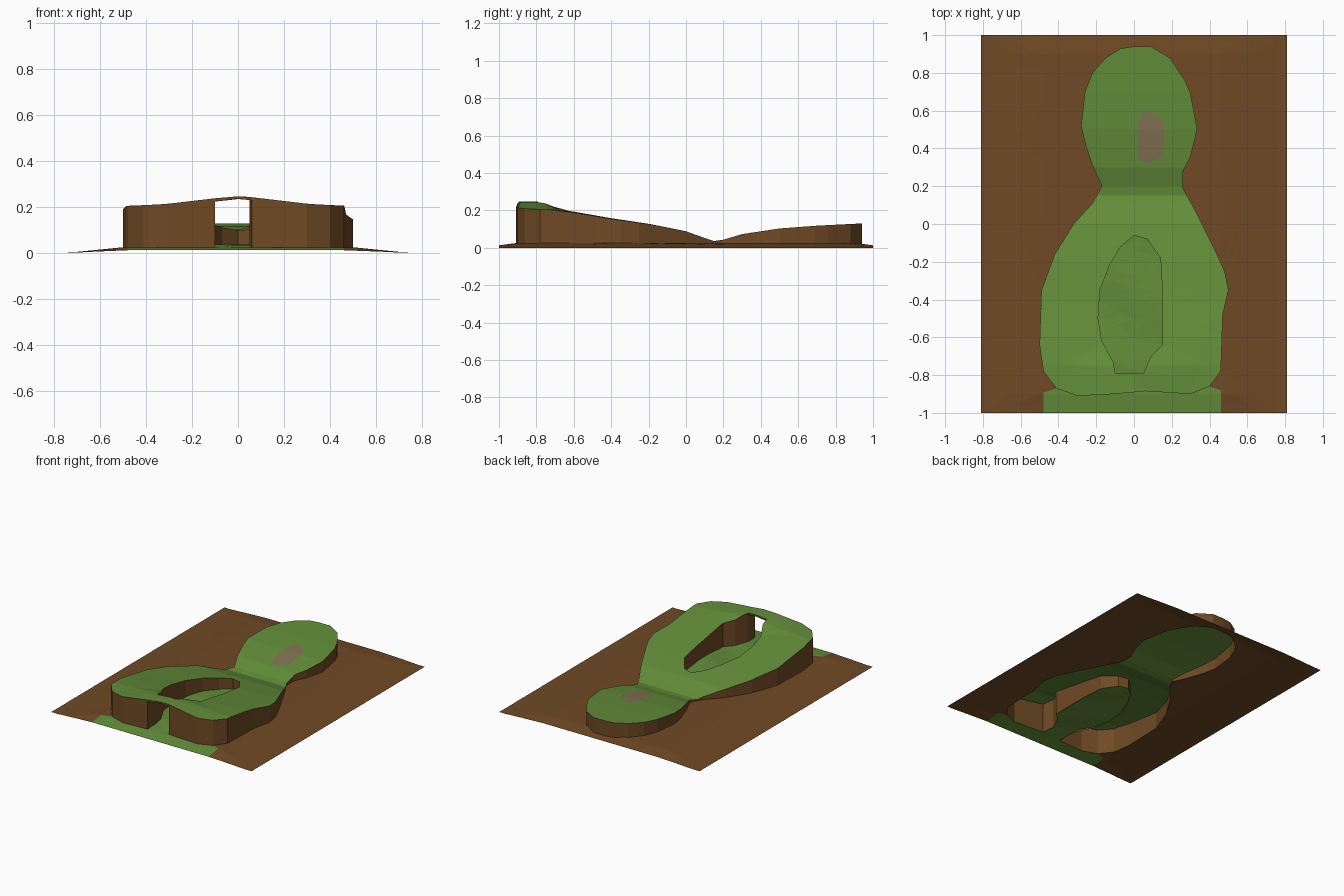
import bpy, bmesh, math

if "Cube" in bpy.data.objects:
    bpy.data.objects.remove(bpy.data.objects["Cube"])


def material(name, rgb):
    m = bpy.data.materials.new(name)
    m.diffuse_color = (*rgb, 1)
    m.use_nodes = True
    m.node_tree.nodes["Principled BSDF"].inputs["Base Color"].default_value = m.diffuse_color
    return m


GRASS = material("grass", (0.125, 0.27, 0.042))
EARTH = material("earth", (0.16, 0.068, 0.018))
STONE = material("stone", (0.23, 0.17, 0.09))

# Outlines seen from above
MOUND = [(0, .94), (.09, .94), (.19, .88), (.27, .76), (.30, .69), (.335, .5), (.30, .36),
         (.26, .28), (.26, .19), (.33, .06), (.43, -.14), (.48, -.25), (.5, -.35), (.47, -.48),
         (.46, -.78), (.40, -.86), (.30, -.90), (.06, -.885), (-.10, -.90), (-.30, -.91),
         (-.41, -.87), (-.48, -.78), (-.5, -.64), (-.49, -.35), (-.42, -.16), (-.32, 0),
         (-.22, .11), (-.17, .20), (-.22, .31), (-.26, .43), (-.28, .52), (-.26, .70),
         (-.22, .80), (-.15, .88), (-.07, .93)]
PIT = [(0, -.06), (.07, -.08), (.14, -.18), (.15, -.35), (.15, -.64), (.09, -.70), (.05, -.79),
       (-.10, -.79), (-.11, -.73), (-.17, -.62), (-.19, -.5), (-.18, -.35), (-.13, -.22),
       (-.07, -.12)]
TUNNEL = [(.06, -.885), (-.10, -.90)]
PATCH = [(.05, .60), (.14, .57), (.16, .52), (.155, .36), (.08, .32), (.02, .34), (.02, .52)]
RIDGE = [(-1, .215), (-.75, .213), (-.6, .193), (-.4, .158), (-.2, .128), (0, .088), (.1, .052),
         (.15, .036), (.2, .043), (.3, .073), (.5, .103), (.7, .118), (1, .133)]


def clamp(t):
    return max(0.0, min(1.0, t))


def mound_z(x, y):
    for (y0, z0), (y1, z1) in zip(RIDGE, RIDGE[1:]):
        if y <= y1:
            z = z0 + (z1 - z0) * (y - y0) / (y1 - y0)
            break
    bridge = .033 * clamp(1.1 - abs(x) / .28) * clamp((-y - .65) / .12)
    return z + bridge - .012 * clamp((abs(x) - .3) / .2) * clamp(-y - .1)


def ground_z(x, y):
    z = .026 * clamp((.76 - abs(x)) / .26)
    return z * (1 - .5 * clamp((abs(y) - .9) / .1))


def floor_z(x, y):
    return ground_z(x, y) + .006 * clamp((y + .88) * 8) * (1 + math.sin(9 * x + 14 * y))


def finish(bm, name, mats):
    me = bpy.data.meshes.new(name)
    bm.to_mesh(me)
    bm.free()
    for m in mats:
        me.materials.append(m)
    ob = bpy.data.objects.new(name, me)
    bpy.context.collection.objects.link(ob)


def sheet(outlines, xcuts, ycuts, height):
    """Fill outlines (first outer, rest holes), cut into a grid, lift to a height."""
    bm = bmesh.new()
    edges = []
    for pts in outlines:
        vs = [bm.verts.new((x, y, 0)) for x, y in pts]
        edges += [bm.edges.new((a, b)) for a, b in zip(vs, vs[1:] + vs[:1])]
    bmesh.ops.triangle_fill(bm, edges=edges, use_beauty=True, normal=(0, 0, 1))
    for axis, cuts in (((1, 0, 0), xcuts), ((0, 1, 0), ycuts)):
        for c in cuts:
            bmesh.ops.bisect_plane(bm, geom=bm.verts[:] + bm.edges[:] + bm.faces[:], dist=1e-5,
                                   plane_co=[a * c for a in axis], plane_no=axis)
    bmesh.ops.triangulate(bm, faces=bm.faces[:])
    bm.normal_update()
    bmesh.ops.reverse_faces(bm, faces=[f for f in bm.faces if f.normal.z < 0])
    for v in bm.verts:
        v.co.z = height(v.co.x, v.co.y)
    return bm


XC = [-.35, -.2, 0, .2, .35]
YC = [-.8, -.75, -.6, -.4, -.2, 0, .1, .15, .2, .3, .5, .7]

# Raised grassy mound with hollow underside; its rim drops to the ground
bm = sheet([MOUND, PIT], XC, YC, mound_z)
feet = {}


def foot(v, lip):
    key = (v, lip)
    if key not in feet:
        x, y, z = v.co
        # the bridge rim only drops a little, arched at its corners
        low = z - .011 - 1.6 * max(0, abs(x + .02) - .04) ** 2 if lip else ground_z(x, y)
        feet[key] = bm.verts.new((x, y, low))
    return feet[key]


for e in [e for e in bm.edges if e.is_boundary]:
    a, b = e.link_loops[0].vert, e.link_loops[0].link_loop_next.vert
    mid = (a.co + b.co) / 2
    lip = mid.y < -.77 and -.1 < mid.x < .055
    f = bm.faces.new((b, a, foot(a, lip), foot(b, lip)))
    f.material_index = 1
finish(bm, "grassy_mound", [GRASS, EARTH])

# Passage walls under the bridge
bm = bmesh.new()
for p, q in ((PIT[6], TUNNEL[0]), (TUNNEL[1], PIT[7])):
    bm.faces.new([bm.verts.new((x, y, h(x, y))) for (x, y), h in
                  ((p, ground_z), (q, ground_z), (q, mound_z), (p, mound_z))])
finish(bm, "passage_walls", [EARTH])

# Sunken grass floor running out through the passage
bm = sheet([PIT[:7] + TUNNEL + PIT[7:]], [-.1, 0, .08], [-.8, -.7, -.6, -.5, -.4, -.3, -.2],
           floor_z)
finish(bm, "pit_floor", [GRASS])

# Surrounding earth with a grass strip along the front
EDGE = [(-.81, -1), (.81, -1), (.81, 1), (-.81, 1)]
bm = sheet([EDGE, MOUND], [-.76, -.63, -.48, 0, .46, .63, .76], [-.9, -.5, 0, .5, .9], ground_z)
for f in bm.faces:
    c = f.calc_center_median()
    f.material_index = int(c.y < -.87 and -.48 < c.x < .46)
finish(bm, "earth_ground", [EARTH, GRASS])

# Bare stone patch on the rear mound
bm = sheet([PATCH], [.08], [.5], lambda x, y: mound_z(x, y) + .003)
finish(bm, "stone_patch", [STONE])
